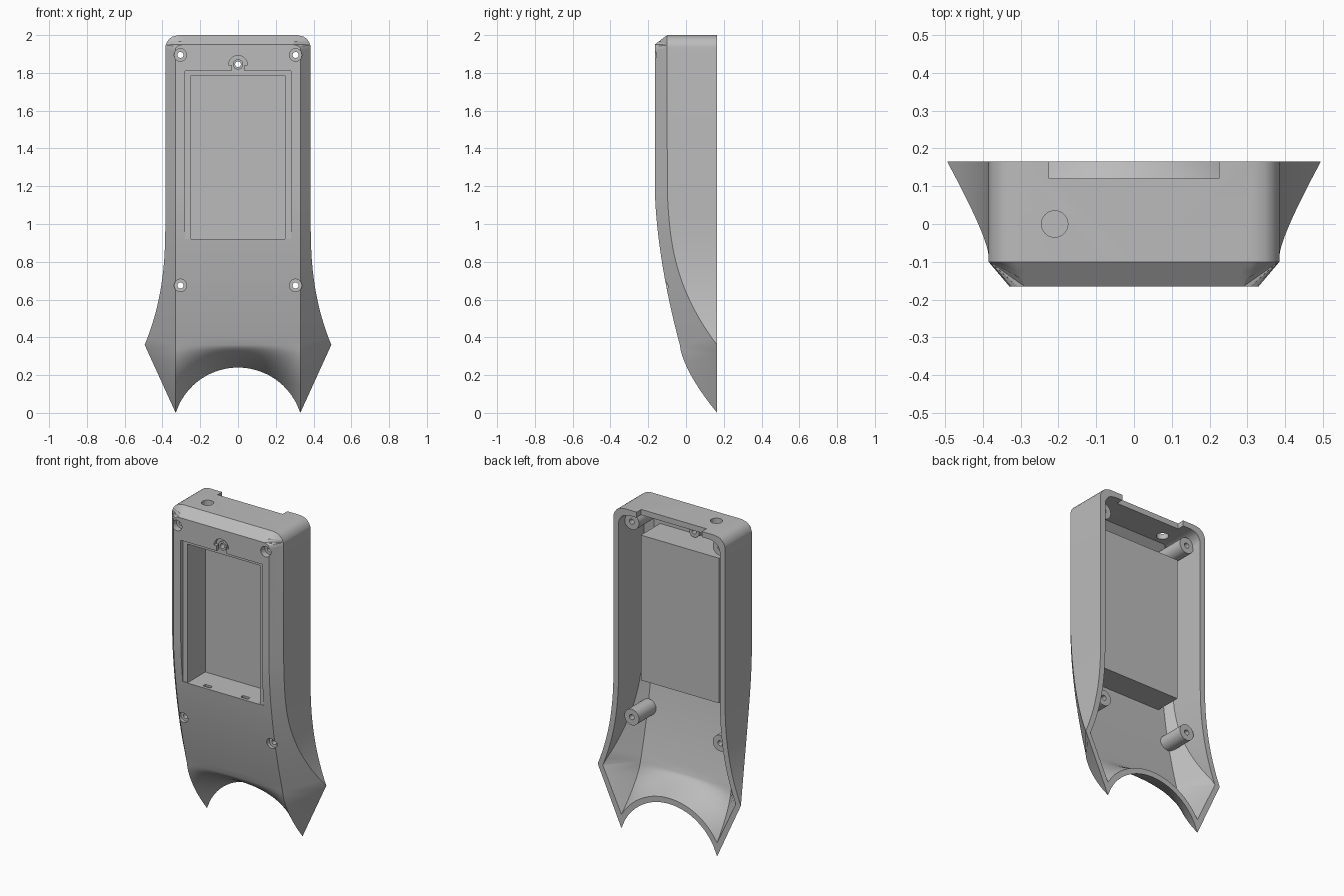
import bpy, bmesh
from math import sin, cos, pi, sqrt

cube = bpy.data.objects.get("Cube")
if cube:
    bpy.data.objects.remove(cube)

BACK, WALL, COLS = 0.165, 0.035, 28

grey = bpy.data.materials.new("plastic_grey")
grey.use_nodes = True
grey.diffuse_color = (0.5, 0.5, 0.5, 1)
grey.node_tree.nodes["Principled BSDF"].inputs["Base Color"].default_value = (0.5, 0.5, 0.5, 1)


def make(name, bm):
    bmesh.ops.recalc_face_normals(bm, faces=bm.faces)
    mesh = bpy.data.meshes.new(name)
    bm.to_mesh(mesh)
    bm.free()
    mesh.materials.append(grey)
    ob = bpy.data.objects.new(name, mesh)
    bpy.context.collection.objects.link(ob)
    return ob


def front_y(z):
    return -BACK + 0.178 * max(0, 1.2 - z) ** 1.7


def side_x(z):
    return 0.385 + 0.321 * max(0, 1 - z) ** 2.42


def ring(fx, fy, sx, sy, z_edge, z_at):
    """Open section from the left back edge, over the front, to the right back edge."""
    pts = [(-sx, BACK, z_edge), (-sx, sy, z_edge)]
    for i in range(COLS + 1):
        x = fx * (2 * i / COLS - 1)
        pts.append((x, fy, z_at(x)))
    return pts + [(sx, sy, z_edge), (sx, BACK, z_edge)]


def body(name, d, extra):
    """Lofted handle form, inset by d, with its back pushed out by extra."""
    rings = []
    # chamfered top with rounded corners
    for z, fx in ((2, 0.315), (1.992, 0.311), (1.98, 0.305), (1.965, 0.297),
                  (1.95, 0.29), (1.947, 0.308), (1.94, 0.323), (1.93, 0.33)):
        sx = 0.315 + sqrt(max(0, 0.07 ** 2 - (z - 1.93) ** 2))
        fy = -BACK + max(0, z - 1.95) * 1.3
        rings.append(ring(fx - d / 2, fy + d, sx - d, -0.1 + d * 0.4 if z < 2 else fy + d,
                          z - d, lambda x, h=z - d: h))
    # straight grip flowing into the flared sides
    for i in range(22):
        z = 1.2 - 0.84 * i / 21
        fx, fy, sx = 0.33 - d / 2, front_y(z) + d, side_x(z) - d
        sy = min(BACK, fy + 1.2 * (sx - fx))
        rings.append(ring(fx, fy, sx, sy, z, lambda x, h=z: h))
    # lower lip curling back to the arched rim
    z0, fy0, sx0, fx0 = z, fy, sx, fx
    radius = 0.347 + d

    def arch(x):
        return sqrt(radius ** 2 - x * x) - 0.107

    for i in range(1, 13):
        t = i / 12
        fx = fx0 + (0.33 - fx0) * t
        rings.append(ring(fx, fy0 + (BACK - fy0) * t ** 1.5, sx0 + (0.33 - sx0) * t, BACK,
                          z0 + (arch(0.33) - z0) * t,
                          lambda x: z0 + (arch(x * 0.33 / fx) - z0) * t))
    bm = bmesh.new()
    rows = [[bm.verts.new(p) for p in r] for r in rings]
    for a, b in zip(rows, rows[1:]):
        for j in range(len(a) - 1):
            bm.faces.new((a[j], a[j + 1], b[j + 1], b[j]))
    bm.faces.new(rows[0])
    bmesh.ops.remove_doubles(bm, verts=bm.verts, dist=0.0002)
    bmesh.ops.dissolve_degenerate(bm, edges=bm.edges, dist=0.0001)
    rim = [e for e in bm.edges if e.is_boundary]
    back = bmesh.ops.holes_fill(bm, edges=rim, sides=0)["faces"]
    if extra:
        ext = bmesh.ops.extrude_face_region(bm, geom=back)["geom"]
        bmesh.ops.translate(bm, vec=(0, extra, 0),
                            verts=[v for v in ext if isinstance(v, bmesh.types.BMVert)])
        bmesh.ops.delete(bm, geom=[f for f in back if f.is_valid], context="FACES_ONLY")
    bmesh.ops.triangulate(bm, faces=bm.faces)
    return make(name, bm)


def prism(pts, y0, y1):
    """Extrude an x-z outline from y0 to y1."""
    bm = bmesh.new()
    a = [bm.verts.new((x, y0, z)) for x, z in pts]
    b = [bm.verts.new((x, y1, z)) for x, z in pts]
    bm.faces.new(a)
    bm.faces.new(b[::-1])
    for i in range(len(a)):
        k = (i + 1) % len(a)
        bm.faces.new((a[i], b[i], b[k], a[k]))
    return make("tool", bm)


def rect(x0, x1, z0, z1):
    return [(x0, z0), (x1, z0), (x1, z1), (x0, z1)]


def disc(x, z, r, n=32):
    return [(x + r * cos(2 * pi * i / n), z + r * sin(2 * pi * i / n)) for i in range(n)]


def combine(tool, op):
    mod = shell.modifiers.new("shape", "BOOLEAN")
    mod.operation, mod.object, mod.solver = op, tool, "EXACT"
    bpy.context.view_layer.objects.active = shell
    bpy.ops.object.modifier_apply(modifier=mod.name)
    bpy.data.objects.remove(tool)


def add(pts, y0, y1):
    combine(prism(pts, y0, y1), "UNION")


def cut(pts, y0, y1):
    combine(prism(pts, y0, y1), "DIFFERENCE")


# hollow shell, open at the back
shell = body("handle_shell", 0, 0)
combine(body("tool", WALL, 0.05), "DIFFERENCE")

# compartment box with its pocket and stepped cover seat
add(rect(-0.27, 0.27, 0.9, 1.805), -0.135, 0.06)
cut(rect(-0.25, 0.25, 0.92, 1.785), -0.3, 0.035)
cut(rect(-0.28, 0.28, 0.921, 1.81), -0.3, -0.141)
for x in (-0.13, 0.13):
    cut(rect(x - 0.025, x + 0.025, 0.908, 0.93), -0.125, -0.1)

# cover latch notch with a small screw boss
add(disc(0, 1.845, 0.035), -0.137, -0.08)
cut(rect(-0.034, 0.034, 1.8, 1.843), -0.3, -0.143)
cut([(0.05 * cos(pi * i / 16), 1.842 + 0.05 * sin(pi * i / 16)) for i in range(17)], -0.3, -0.142)
add(disc(0, 1.845, 0.027), -0.155, -0.135)
cut(disc(0, 1.845, 0.015), -0.3, 0)

# screw posts with countersunk holes
for x in (-0.305, 0.305):
    for z, start, seat in ((1.895, -0.131, -0.125), (0.675, -0.07, -0.08)):
        add(disc(x, z, 0.05), start, 0.1)
        cut(disc(x, z, 0.033), -0.3, seat)
        cut(disc(x, z, 0.016), -0.3, 0.2)

# slot and cable hole in the top wall
cut(rect(-0.225, 0.225, 1.94, 2.1), 0.12, 0.3)
bm = bmesh.new()
bmesh.ops.create_cone(bm, cap_ends=True, segments=32, radius1=0.035, radius2=0.035, depth=0.15)
bmesh.ops.translate(bm, verts=bm.verts, vec=(-0.21, 0, 2))
combine(make("tool", bm), "DIFFERENCE")

bpy.ops.object.select_all(action="DESELECT")
shell.select_set(True)
bpy.context.view_layer.objects.active = shell
bpy.ops.object.shade_smooth_by_angle(angle=pi / 7)
